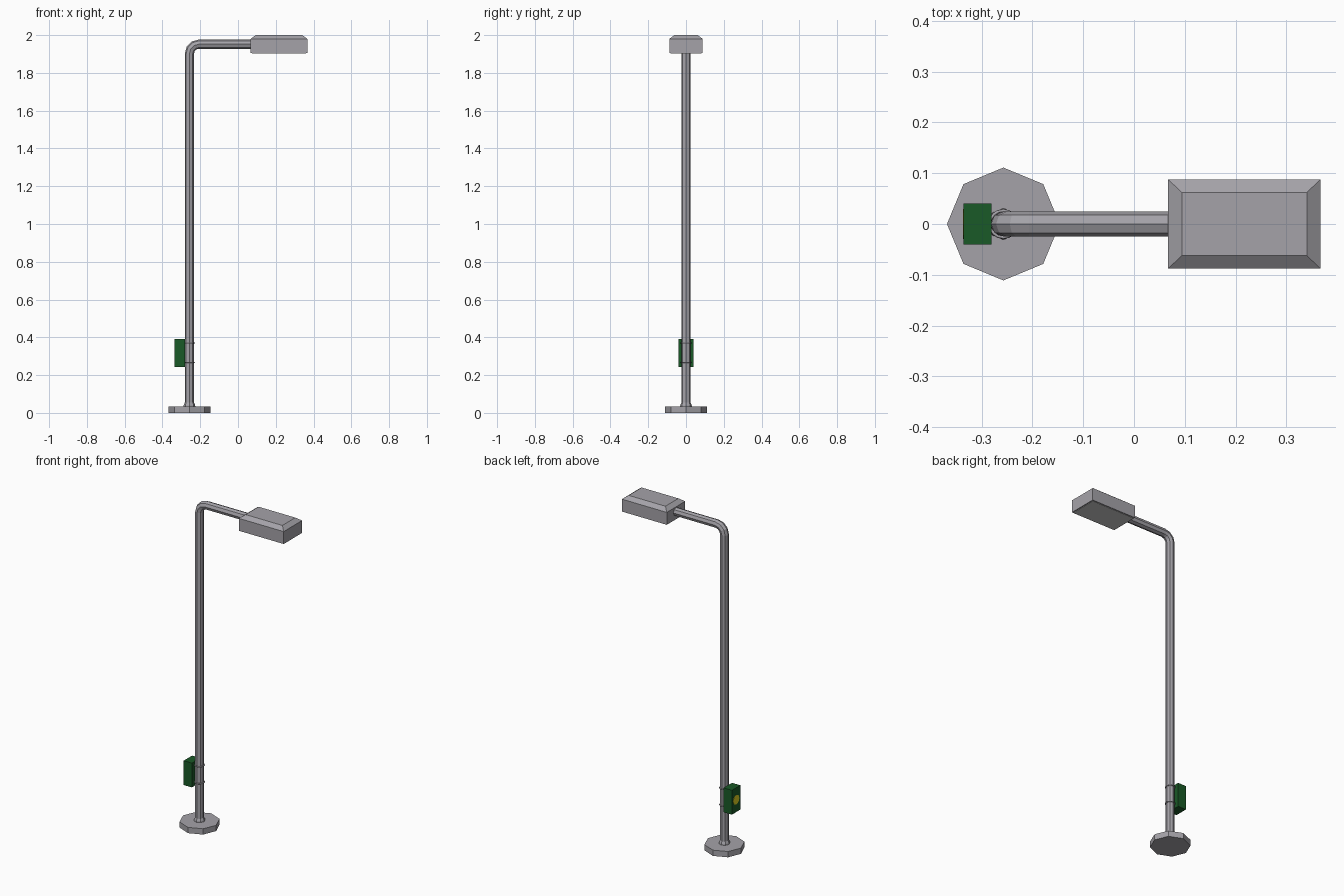
import bpy, bmesh, math
from mathutils import Vector, Matrix

if "Cube" in bpy.data.objects:
    bpy.data.objects.remove(bpy.data.objects["Cube"])

PX = -0.257  # pole axis


def material(name, rgb):
    m = bpy.data.materials.new(name)
    m.diffuse_color = (*rgb, 1)
    m.use_nodes = True
    m.node_tree.nodes["Principled BSDF"].inputs["Base Color"].default_value = m.diffuse_color
    return m


GREY = material("grey_metal", (0.375, 0.365, 0.395))
GREEN = material("dark_green", (0.010, 0.10, 0.020))
YELLOW = material("yellow", (0.72, 0.62, 0.015))
LENS = material("lamp_lens", (0.60, 0.60, 0.60))


def finish(bm, name, mat, smooth=False):
    bmesh.ops.recalc_face_normals(bm, faces=bm.faces)
    for f in bm.faces:
        f.smooth = smooth
    me = bpy.data.meshes.new(name)
    bm.to_mesh(me)
    bm.free()
    ob = bpy.data.objects.new(name, me)
    ob.data.materials.append(mat)
    bpy.context.collection.objects.link(ob)
    return ob


def loft(name, rings, mat, closed=False):
    """Skin a list of equal-length vertex rings; cap the ends unless closed."""
    bm = bmesh.new()
    rows = [[bm.verts.new(p) for p in r] for r in rings]
    n = len(rows[0])
    pairs = list(zip(rows, rows[1:])) + ([(rows[-1], rows[0])] if closed else [])
    for a, b in pairs:
        for i in range(n):
            j = (i + 1) % n
            bm.faces.new((a[i], a[j], b[j], b[i]))
    if not closed:
        bm.faces.new(rows[0])
        bm.faces.new(rows[-1])
    return finish(bm, name, mat, smooth=closed)


def ring(x, z, r, n=8, tilt=0.0):
    """Polygon ring round the z axis, tilted towards +x."""
    rot = Matrix.Rotation(tilt, 3, 'Y')
    c = Vector((x, 0, z))
    return [c + rot @ Vector((r * math.cos(2 * math.pi * i / n),
                              r * math.sin(2 * math.pi * i / n), 0)) for i in range(n)]


def rect(x0, x1, y, z):
    return [(x0, -y, z), (x1, -y, z), (x1, y, z), (x0, y, z)]


# Octagonal foot
loft("base_plate", [ring(PX, 0, 0.111), ring(PX, 0.035, 0.111)], GREY)

# Pole with flared foot, bend and arm
R, BEND, ARM_Z = 0.0245, 0.05, 1.952
rings = [ring(PX, 0.035, 0.031), ring(PX, 0.043, 0.030), ring(PX, 0.055, R)]
for k in range(4):
    t = k / 3 * math.pi / 2
    rings.append(ring(PX + BEND * (1 - math.cos(t)), ARM_Z - BEND + BEND * math.sin(t), R, 8, t))
rings.append(ring(0.075, ARM_Z, R, 8, math.pi / 2))
loft("pole_and_arm", rings, GREY)

# Lamp head with chamfered top
loft("lamp_head", [rect(0.067, 0.367, 0.088, 1.905),
                   rect(0.067, 0.367, 0.088, 1.98),
                   rect(0.094, 0.34, 0.062, 2.0)], GREY)

# Pale lens under the lamp
loft("lamp_lens", [rect(0.073, 0.361, 0.082, 1.906),
                   rect(0.073, 0.361, 0.082, 1.903)], LENS)

# Control box on the pole
loft("control_box", [rect(-0.335, -0.28, 0.04, 0.243),
                     rect(-0.335, -0.28, 0.04, 0.39)], GREEN)

# Yellow disc on the outer box face
loft("box_disc", [ring(x, 0.318, 0.030, 8, math.pi / 2) for x in (-0.334, -0.336)], YELLOW)

# Straps holding the box
for name, z in (("lower_strap", 0.268), ("upper_strap", 0.37)):
    prof = [(0.0265 + 0.003 * math.cos(a * math.pi / 3), z + 0.003 * math.sin(a * math.pi / 3))
            for a in range(6)]
    loft(name, [ring(PX, h, r, 16) for r, h in prof], GREY, closed=True)
